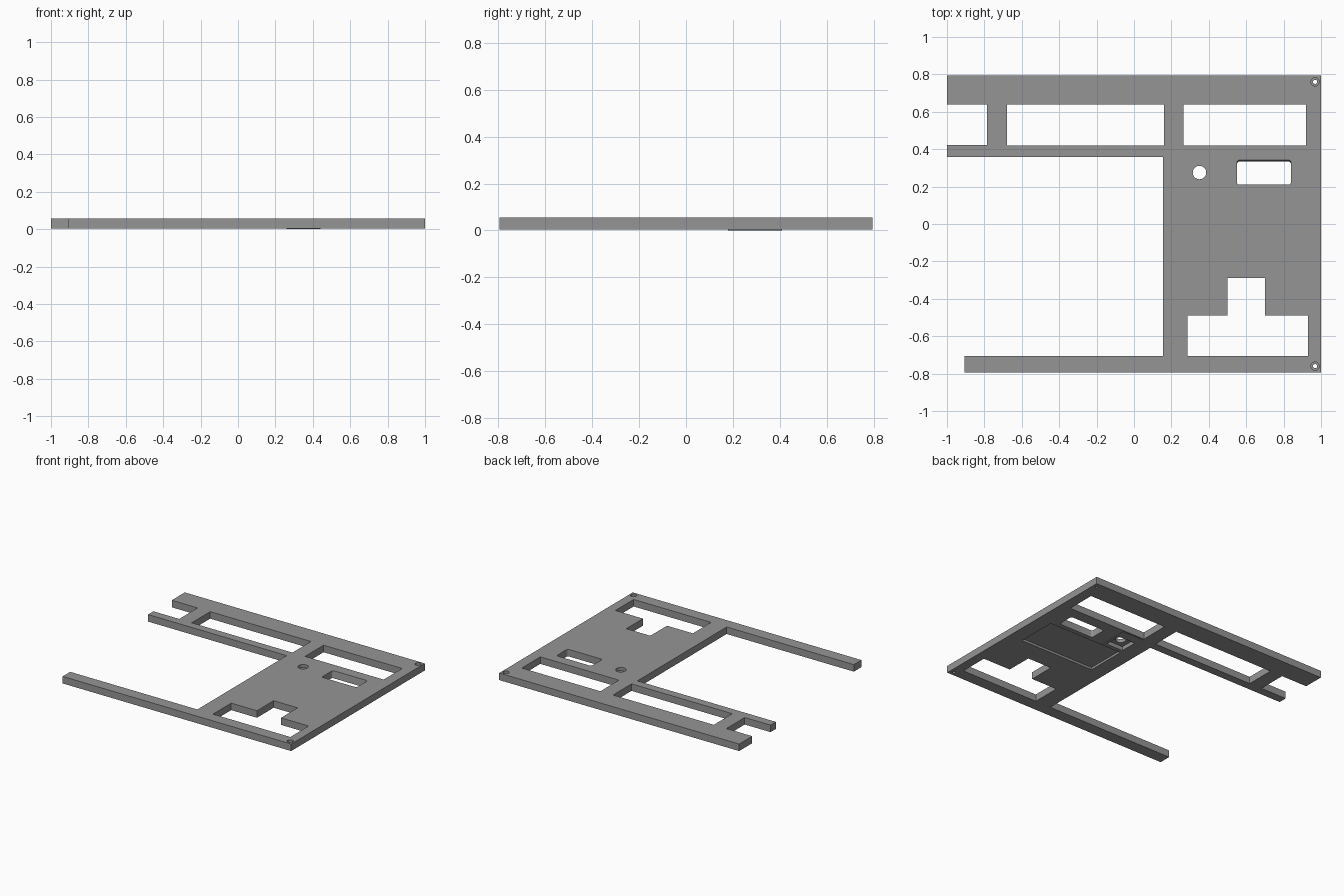
import bpy, bmesh, math

if "Cube" in bpy.data.objects:
    bpy.data.objects.remove(bpy.data.objects["Cube"])

Z0, Z1 = 0.003, 0.056  # underside and top of the plate

grey = bpy.data.materials.new("mid grey")
grey.diffuse_color = (0.3, 0.3, 0.3, 1)
grey.use_nodes = True
grey.node_tree.nodes["Principled BSDF"].inputs["Base Color"].default_value = grey.diffuse_color


def prism(name, points, z0, z1, top_points=None):
    """Closed prism from an anticlockwise outline, optionally tapered."""
    bm = bmesh.new()
    low = [bm.verts.new((x, y, z0)) for x, y in points]
    high = [bm.verts.new((x, y, z1)) for x, y in (top_points or points)]
    bm.faces.new(low[::-1])
    bm.faces.new(high)
    n = len(low)
    for i in range(n):
        j = (i + 1) % n
        bm.faces.new((low[i], low[j], high[j], high[i]))
    mesh = bpy.data.meshes.new(name)
    bm.to_mesh(mesh)
    bm.free()
    mesh.materials.append(grey)
    ob = bpy.data.objects.new(name, mesh)
    bpy.context.collection.objects.link(ob)
    return ob


def rect(x0, x1, y0, y1):
    return [(x0, y0), (x1, y0), (x1, y1), (x0, y1)]


def circle(x, y, r, n=32):
    return [(x + r * math.cos(2 * math.pi * i / n),
             y + r * math.sin(2 * math.pi * i / n)) for i in range(n)]


def rounded(x0, x1, y0, y1, r, n=5):
    pts = []
    for k, (cx, cy) in enumerate(rect(x0 + r, x1 - r, y0 + r, y1 - r)):
        for i in range(n + 1):
            a = math.pi * (1 + k / 2) + math.pi / 2 * i / n
            pts.append((cx + r * math.cos(a), cy + r * math.sin(a)))
    return pts


# Plate outline: two rails on the left, wide panel, front arm
plate = prism("panel_plate", [
    (-0.905, -0.795), (1, -0.795), (1, 0.795), (-1, 0.795), (-1, 0.64),
    (-0.785, 0.64), (-0.785, 0.422), (-1, 0.422), (-1, 0.358),
    (0.155, 0.358), (0.155, -0.705), (-0.905, -0.705)], Z0, Z1)

# Thin raised pad on the underside around the round hole
pad = prism("underside_pad", rect(0.26, 0.44, 0.18, 0.41), 0, Z0 + 0.004)

LOW, HIGH = -0.05, 0.1
cutters = [
    # Rear openings
    prism("rear_opening_long", rect(-0.68, 0.16, 0.42, 0.64), LOW, HIGH),
    prism("rear_opening_short", rect(0.265, 0.92, 0.42, 0.64), LOW, HIGH),
    # Stepped front opening
    prism("front_opening", [
        (0.285, -0.705), (0.93, -0.705), (0.93, -0.488), (0.7, -0.488),
        (0.7, -0.29), (0.5, -0.29), (0.5, -0.488), (0.285, -0.488)],
        LOW, HIGH),
    # Rounded window with a sloping rear wall
    prism("window_opening", rounded(0.55, 0.84, 0.21, 0.333, 0.015), Z0 - 0.01,
          Z1 + 0.001, rounded(0.55, 0.84, 0.21, 0.342, 0.015)),
    # Round hole with a square pocket below
    prism("round_hole", circle(0.35, 0.275, 0.036), LOW, HIGH),
    prism("square_pocket", rect(0.28, 0.42, 0.21, 0.34), LOW, 0.03),
    # Shallow pocket on the underside
    prism("underside_pocket", rect(0.27, 0.89, -0.13, 0.175), LOW, 0.02),
]
# Counterbored screw holes in the right corners
for y in (-0.76, 0.76):
    cutters.append(prism("screw_hole", circle(0.968, y, 0.011, 20), LOW, HIGH))
    cutters.append(prism("screw_counterbore", circle(0.968, y, 0.022, 20), 0.03, HIGH))


def boolean(ob, other, operation):
    mod = ob.modifiers.new(operation.lower(), 'BOOLEAN')
    mod.operation = operation
    mod.solver = 'EXACT'
    mod.object = other
    bpy.context.view_layer.objects.active = ob
    bpy.ops.object.modifier_apply(modifier=mod.name)
    bpy.data.objects.remove(other)


boolean(plate, pad, 'UNION')
for cutter in cutters:
    boolean(plate, cutter, 'DIFFERENCE')

# Smooth the round walls, keep edges crisp
bpy.ops.object.select_all(action='DESELECT')
plate.select_set(True)
bpy.context.view_layer.objects.active = plate
bpy.ops.object.shade_smooth_by_angle(angle=math.radians(30))
